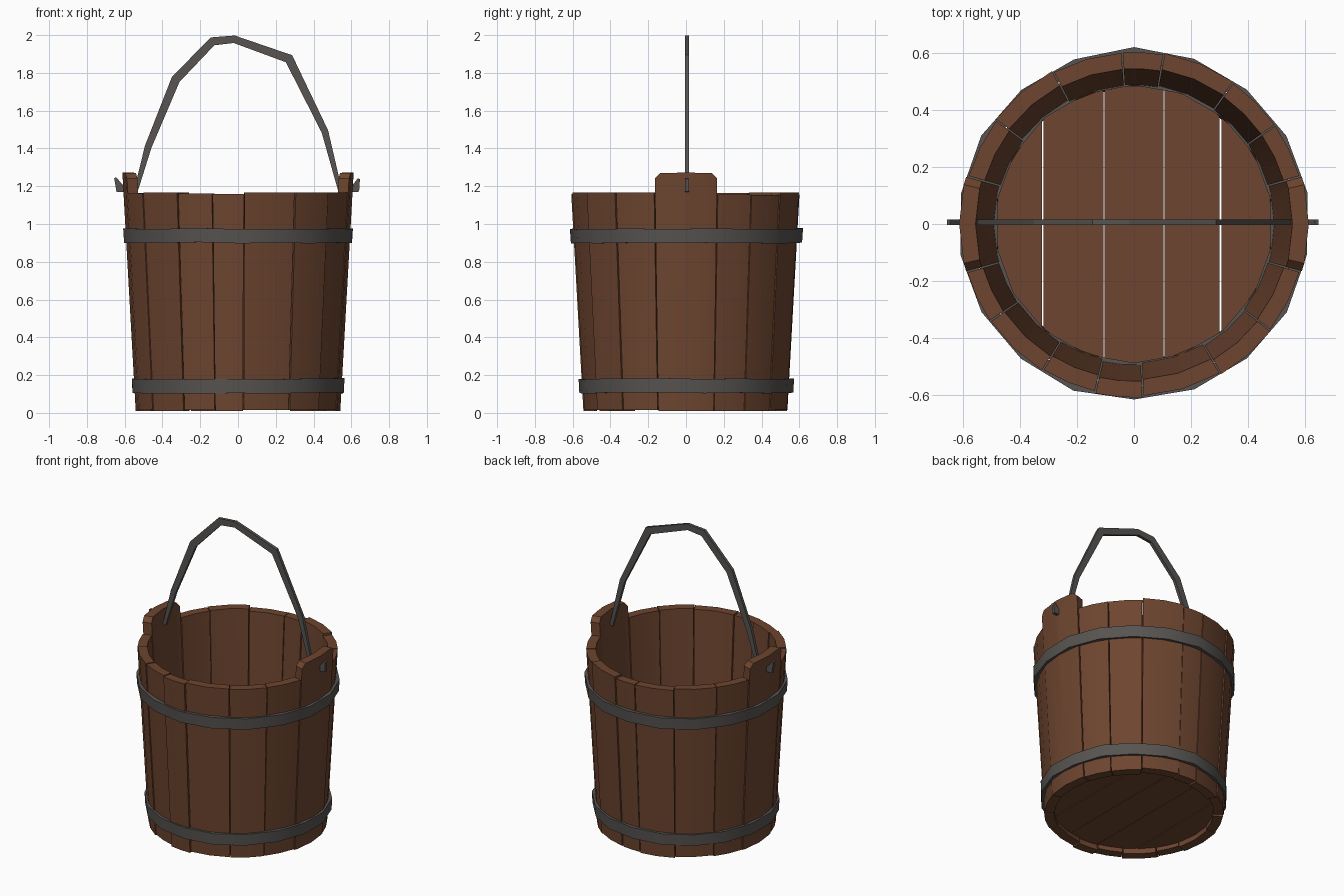
import bpy, bmesh, math, random
from mathutils import Vector

if "Cube" in bpy.data.objects:
    bpy.data.objects.remove(bpy.data.objects["Cube"])

random.seed(4)


def material(name, rgb):
    m = bpy.data.materials.new(name)
    m.diffuse_color = (*rgb, 1)
    m.use_nodes = True
    m.node_tree.nodes["Principled BSDF"].inputs["Base Color"].default_value = m.diffuse_color
    return m


wood = material("brown_wood", (0.155, 0.06, 0.029))
iron = material("dark_iron", (0.095, 0.088, 0.082))


def finish(name, bm, mat, angle=25):
    bmesh.ops.recalc_face_normals(bm, faces=bm.faces)
    me = bpy.data.meshes.new(name)
    bm.to_mesh(me)
    bm.free()
    me.materials.append(mat)
    me.shade_smooth()
    me.set_sharp_from_angle(angle=math.radians(angle))
    ob = bpy.data.objects.new(name, me)
    bpy.context.collection.objects.link(ob)
    return ob


def loft(bm, rings, closed=False):
    """Join equal vertex rings into a tube, capped or closed on itself."""
    vs = [[bm.verts.new(p) for p in r] for r in rings]
    n = len(vs[0])
    pairs = list(zip(vs, vs[1:])) + ([(vs[-1], vs[0])] if closed else [])
    for a, b in pairs:
        for i in range(n):
            j = (i + 1) % n
            bm.faces.new((a[i], a[j], b[j], b[i]))
    if not closed:
        bm.faces.new(vs[0])
        bm.faces.new(vs[-1])


def outer(z):
    return 0.538 + 0.056 * z


def inner(z):
    return 0.478 + 0.058 * z


def polar(r, deg, z):
    a = math.radians(deg)
    return (r * math.cos(a), r * math.sin(a), z)


def stave(name, angles, tops, bottom, push=0.0):
    bm = bmesh.new()
    rings = []
    for a, t in zip(angles, tops):
        rings.append([polar(inner(bottom) + push, a, bottom),
                      polar(outer(bottom) + push, a, bottom),
                      polar(outer(t) + push, a, t),
                      polar(inner(t) + push, a, t)])
    loft(bm, rings)
    return finish(name, bm, wood)


# Plain staves on the front and back
gap = 0.25
for side, cuts in (("back", [16, 35, 55, 80, 94, 118, 143, 164]),
                   ("front", [196, 214, 238, 257, 273, 300, 322, 344])):
    for k, (a, b) in enumerate(zip(cuts, cuts[1:])):
        z1 = 1.16 + random.uniform(-0.008, 0.008)
        stave(f"{side}_stave_{k + 1}", [a + gap, (a + b) / 2, b - gap], [z1] * 3,
              random.uniform(0.008, 0.022), random.uniform(-0.004, 0.006))

# Hole cutter for the two tall staves
bm = bmesh.new()
bmesh.ops.create_cone(bm, cap_ends=True, segments=8, radius1=0.024, radius2=0.024, depth=2)
for v in bm.verts:
    v.co = Vector((v.co.z, v.co.y, v.co.x + 1.18))
cutter = finish("hole_cutter", bm, wood)
cutter.hide_render = True

# Tall staves that carry the handle
for name, base in (("right_ear_stave", 0), ("left_ear_stave", 180)):
    ob = stave(name, [base + d for d in (-15.7, -13, 0, 13, 15.7)],
               [1.24, 1.27, 1.272, 1.27, 1.24], 0.01, 0.003)
    mod = ob.modifiers.new("hole", "BOOLEAN")
    mod.operation = "DIFFERENCE"
    mod.solver = "EXACT"
    mod.object = cutter
    dg = bpy.context.evaluated_depsgraph_get()
    me = bpy.data.meshes.new_from_object(ob.evaluated_get(dg))
    ob.modifiers.clear()
    ob.data = me
bpy.data.objects.remove(cutter)

# Floor planks, clipped to the round
edges = [-0.5, -0.32, -0.105, 0.105, 0.303, 0.5]
gaps = [0, 0.003, 0.001, 0.001, 0.003, 0]
for k in range(5):
    bm = bmesh.new()
    bmesh.ops.create_cone(bm, cap_ends=True, segments=20, radius1=0.5, radius2=0.5, depth=0.04)
    bmesh.ops.translate(bm, verts=bm.verts, vec=(0, 0, 0.065))
    for x, n in ((edges[k] + gaps[k], -1), (edges[k + 1] - gaps[k + 1], 1)):
        geom = bm.verts[:] + bm.edges[:] + bm.faces[:]
        res = bmesh.ops.bisect_plane(bm, geom=geom, plane_co=(x, 0, 0),
                                     plane_no=(n, 0, 0), clear_outer=True)
        cut = [e for e in res["geom_cut"] if isinstance(e, bmesh.types.BMEdge)]
        if cut:
            bmesh.ops.holes_fill(bm, edges=cut)
    finish(f"floor_plank_{k + 1}", bm, wood)


# Iron hoops
def hoop(name, r_in, r_out, z0, z1, flare):
    bm = bmesh.new()
    n = 18
    rings = []
    for i in range(n):
        a = 360 * (i + 0.5) / n
        w = random.uniform(-0.004, 0.004)
        rings.append([polar(r_in, a, z0 + w), polar(r_out + w, a, z0 + w),
                      polar(r_out + flare + w, a, z1 + w), polar(r_in, a, z1 + w)])
    loft(bm, rings, closed=True)
    finish(name, bm, iron)


hoop("upper_hoop", 0.57, 0.612, 0.90, 0.975, 0.005)
hoop("lower_hoop", 0.486, 0.565, 0.105, 0.18, 0.004)

# Bent iron handle with hooked ends: x, z, strap width
path = [(-0.65, 1.245, 0.012), (-0.628, 1.19, 0.05), (-0.54, 1.18, 0.028), (-0.475, 1.41, 0.036),
        (-0.33, 1.765, 0.048), (-0.135, 1.967, 0.046), (-0.02, 1.978, 0.04),
        (0.27, 1.875, 0.05), (0.46, 1.49, 0.036), (0.54, 1.18, 0.028),
        (0.625, 1.19, 0.05), (0.64, 1.24, 0.012)]
pts = [Vector((x, 0, z)) for x, z, w in path]
rings = []
for i, p in enumerate(pts):
    d1 = (p - pts[max(i - 1, 0)]).normalized()
    d2 = (pts[min(i + 1, len(pts) - 1)] - p).normalized()
    t = (d1 + d2).normalized()
    side = Vector((-t.z, 0, t.x)) * path[i][2] / 2
    y = Vector((0, 0.01, 0))
    c = p + Vector((0, 0.006, 0))
    rings.append([c - side - y, c + side - y, c + side + y, c - side + y])
bm = bmesh.new()
loft(bm, rings)
finish("handle", bm, iron, 20)
